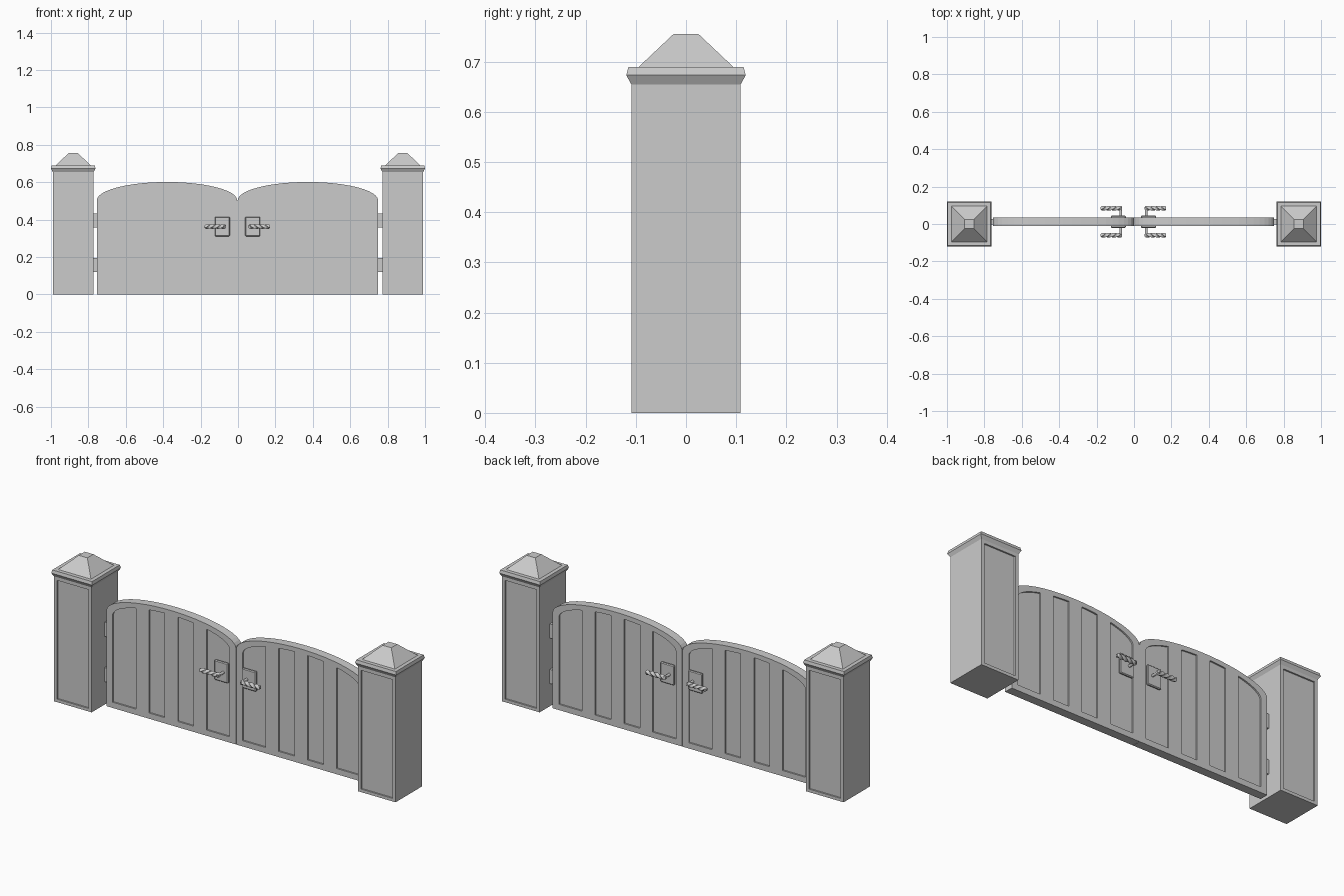
import bpy, bmesh, math
from mathutils import Matrix, Vector

if "Cube" in bpy.data.objects:
    bpy.data.objects.remove(bpy.data.objects["Cube"], do_unlink=True)

grey = bpy.data.materials.new("plain grey")
grey.use_nodes = True
colour = (0.6, 0.6, 0.6, 1)
grey.diffuse_color = colour
grey.node_tree.nodes["Principled BSDF"].inputs["Base Color"].default_value = colour

GATE_X, GATE_Y = -0.003, 0.012
HALF_T = 0.023      # half thickness of a gate leaf
RECESS = 0.008


def finish(bm, name):
    bmesh.ops.recalc_face_normals(bm, faces=bm.faces)
    mesh = bpy.data.meshes.new(name)
    bm.to_mesh(mesh)
    bm.free()
    mesh.materials.append(grey)
    ob = bpy.data.objects.new(name, mesh)
    bpy.context.collection.objects.link(ob)
    return ob


def add_box(bm, lo, hi, bevel=0):
    lo, hi = Vector(lo), Vector(hi)
    m = Matrix.Translation((lo + hi) / 2) @ Matrix.Diagonal((*(hi - lo), 1))
    verts = bmesh.ops.create_cube(bm, size=1, matrix=m)["verts"]
    if bevel:
        edges = list({e for v in verts for e in v.link_edges})
        bmesh.ops.bevel(bm, geom=edges, offset=bevel, segments=1, affect='EDGES')


def add_prism(bm, outline, y0, y1):
    """Extrude an (x, z) outline from y0 to y1."""
    face = bm.faces.new([bm.verts.new((x, y0, z)) for x, z in outline])
    out = bmesh.ops.extrude_face_region(bm, geom=[face])["geom"]
    moved = [g for g in out if isinstance(g, bmesh.types.BMVert)]
    bmesh.ops.translate(bm, verts=moved, vec=(0, y1 - y0, 0))


def add_loft(bm, rings):
    """Skin a list of equal-sized point rings and cap both ends."""
    loops = [[bm.verts.new(p) for p in ring] for ring in rings]
    n = len(loops[0])
    for a, b in zip(loops, loops[1:]):
        for i in range(n):
            j = (i + 1) % n
            bm.faces.new((a[i], a[j], b[j], b[i]))
    bm.faces.new(loops[0])
    bm.faces.new(loops[-1])


def carve(ob, cutter):
    """Subtract the cutter, keep the result and drop the cutter."""
    cutter.hide_render = True
    mod = ob.modifiers.new("recess", 'BOOLEAN')
    mod.operation, mod.solver, mod.object = 'DIFFERENCE', 'EXACT', cutter
    bpy.context.view_layer.update()
    deps = bpy.context.evaluated_depsgraph_get()
    mesh = bpy.data.meshes.new_from_object(ob.evaluated_get(deps))
    ob.modifiers.clear()
    ob.data = mesh
    bpy.data.objects.remove(cutter, do_unlink=True)


def arch(x0, x1, mid, half, base, rise, steps):
    """Points along a flat elliptical arch between x0 and x1."""
    a0, a1 = (math.acos(max(-1, min(1, (x - mid) / half))) for x in (x0, x1))
    angles = [a0 + (a1 - a0) * i / steps for i in range(steps + 1)]
    return [(mid + half * math.cos(a), base + rise * math.sin(a)) for a in angles]


def make_pillar(side, s):
    cx = s * 0.881
    bm = bmesh.new()
    add_box(bm, (cx - 0.109, -0.109, 0), (cx + 0.109, 0.109, 0.657))
    body = finish(bm, side + "_pillar")
    # Shallow panel sunk into the front and back
    bm = bmesh.new()
    for y in (-0.109, 0.109):
        add_box(bm, (cx - 0.091, y - RECESS, 0.016), (cx + 0.091, y + RECESS, 0.638))
    carve(body, finish(bm, "pillar_cutter"))
    # Flared moulding and truncated pyramid
    profile = [(0.109, 0.655), (0.119, 0.673), (0.115, 0.689), (0.095, 0.689), (0.025, 0.755)]
    corners = [(-1, -1), (1, -1), (1, 1), (-1, 1)]
    bm = bmesh.new()
    add_loft(bm, [[(cx + r * a, r * b, z) for a, b in corners] for r, z in profile])
    finish(bm, side + "_pillar_cap")


def make_leaf(side, s):
    def place(points):
        return [(GATE_X + s * x, z) for x, z in points]

    inner, outer = 0.001, 0.752
    mid = (inner + outer) / 2
    outline = [(inner, 0), (outer, 0)]
    outline += arch(outer, inner, mid, (outer - inner) / 2, 0.503, 0.098, 24)
    bm = bmesh.new()
    add_prism(bm, place(outline), GATE_Y - HALF_T, GATE_Y + HALF_T)
    leaf = finish(bm, side + "_gate_leaf")
    # Four sunk panels on both faces, leaving a frame and three stiles
    bm = bmesh.new()
    for off0, off1 in ((-0.339, -0.205), (-0.13, -0.038), (0.038, 0.13), (0.205, 0.339)):
        x0, x1 = mid + off0, mid + off1
        panel = [(x0, 0.03), (x1, 0.03)] + arch(x1, x0, mid, 0.34, 0.485, 0.092, 8)
        for d in (-1, 1):
            y = GATE_Y + d * HALF_T
            add_prism(bm, place(panel), y - RECESS, y + RECESS)
    bmesh.ops.recalc_face_normals(bm, faces=bm.faces)
    carve(leaf, finish(bm, "leaf_cutter"))


def make_hinges(side, s):
    bm = bmesh.new()
    for z in (0.157, 0.395):
        xs = sorted((s * 0.775, GATE_X + s * 0.745))
        add_box(bm, (xs[0], GATE_Y - 0.014, z - 0.037), (xs[1], GATE_Y + 0.014, z + 0.037))
    finish(bm, side + "_hinges")


def make_handle(side, s, face, d):
    # Back plate
    y_face = GATE_Y + d * HALF_T
    cx, z = GATE_X + s * 0.081, 0.363
    ys = sorted((y_face - d * 0.004, y_face + d * 0.01))
    bm = bmesh.new()
    add_box(bm, (cx - 0.04, ys[0], z - 0.052), (cx + 0.04, ys[1], z + 0.052), 0.004)
    finish(bm, f"{side}_{face}_handle_plate")
    # Round spindle
    sx, y_bar = GATE_X + s * 0.068, GATE_Y + d * 0.072
    length = abs(y_bar - y_face) + 0.008
    m = Matrix.Translation((sx, (y_face + y_bar) / 2 + d * 0.004, z))
    m = m @ Matrix.Rotation(math.pi / 2, 4, 'X')
    bm = bmesh.new()
    bmesh.ops.create_cone(bm, cap_ends=True, segments=12, radius1=0.007, radius2=0.007,
                          depth=length, matrix=m)
    finish(bm, f"{side}_{face}_handle_spindle")
    # Twisted square lever
    steps, rings = 24, []
    for i in range(steps + 1):
        t = i / steps
        r = 0.009 if i in (0, steps) else 0.013
        x = GATE_X + s * (0.06 + 0.115 * t)
        turn = [t * 2 * math.pi + math.pi / 4 + k * math.pi / 2 for k in range(4)]
        rings.append([(x, y_bar + r * math.cos(a), z + r * math.sin(a)) for a in turn])
    bm = bmesh.new()
    add_loft(bm, rings)
    finish(bm, f"{side}_{face}_handle_lever")


for side, s in (("left", 1), ("right", -1)):
    make_pillar(side, s)
    make_leaf(side, s)
    make_hinges(side, s)
    for face, d in (("front", -1), ("back", 1)):
        make_handle(side, s, face, d)
